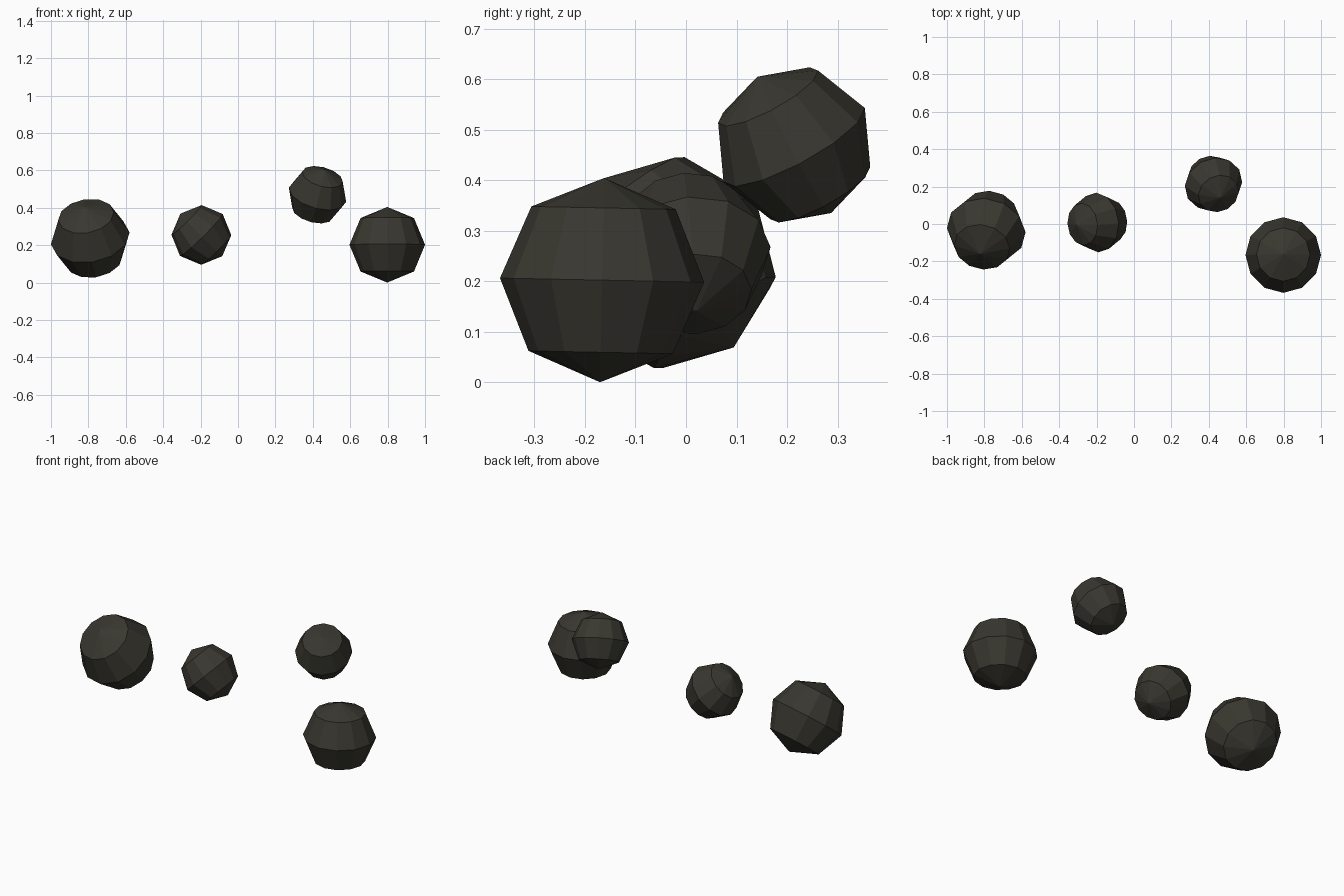
import bpy
import bmesh
from mathutils import Matrix, Vector

if "Cube" in bpy.data.objects:
    bpy.data.objects.remove(bpy.data.objects["Cube"])

# One dark olive-grey colour for all the stones
stone = bpy.data.materials.new("dark olive grey")
stone.diffuse_color = (0.040, 0.038, 0.029, 1)
stone.use_nodes = True
stone.node_tree.nodes["Principled BSDF"].inputs["Base Color"].default_value = stone.diffuse_color


def ball(name, radius, centre, axis):
    """Flat-shaded low-poly ball with four bands, its pole pointing along axis."""
    bm = bmesh.new()
    turn = Vector((0, 0, 1)).rotation_difference(Vector(axis)).to_matrix().to_4x4()
    bmesh.ops.create_uvsphere(bm, u_segments=12, v_segments=4, radius=radius,
                              matrix=Matrix.Translation(centre) @ turn)
    mesh = bpy.data.meshes.new(name)
    bm.to_mesh(mesh)
    bm.free()
    mesh.materials.append(stone)
    bpy.context.collection.objects.link(bpy.data.objects.new(name, mesh))


# Four loose stones, left to right
ball("large_left_stone", 0.213, (-0.79, -0.033, 0.237), (-0.15, -0.60, 0.79))
ball("small_middle_stone", 0.160, (-0.196, 0.008, 0.255), (-0.70, -0.08, 0.71))
ball("small_raised_stone", 0.158, (0.425, 0.214, 0.470), (0.24, -0.46, 0.85))
ball("large_right_stone", 0.202, (0.798, -0.166, 0.2025), (0, 0.02, 1))
